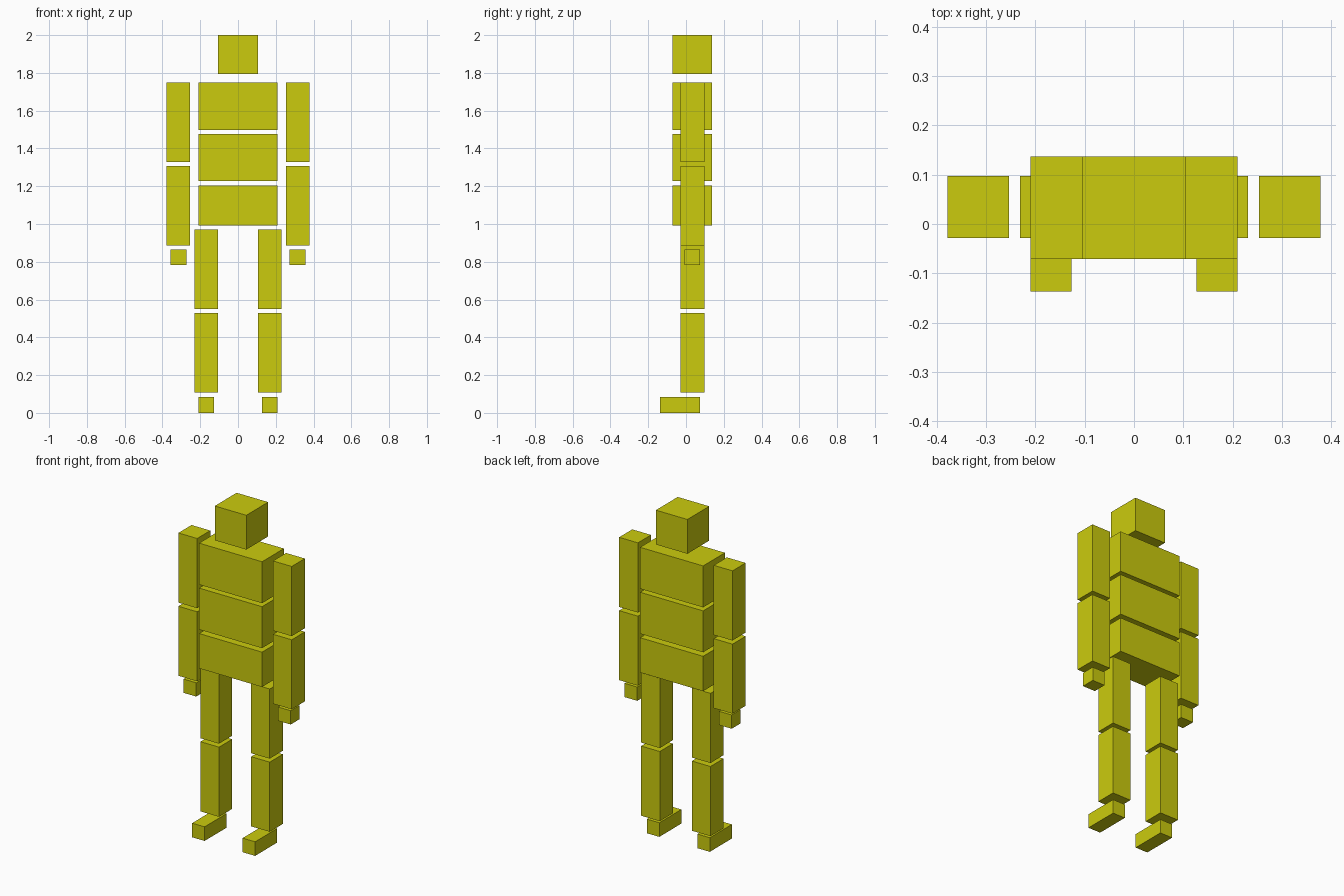
import bpy
import bmesh
from mathutils import Matrix, Vector

default = bpy.data.objects.get("Cube")
if default:
    bpy.data.objects.remove(default, do_unlink=True)

# Single yellow material
yellow = bpy.data.materials.new("yellow")
yellow.use_nodes = True
colour = (0.6, 0.6, 0.004, 1.0)
yellow.diffuse_color = colour
bsdf = next(n for n in yellow.node_tree.nodes if n.type == 'BSDF_PRINCIPLED')
bsdf.inputs["Base Color"].default_value = colour


def box(name, xs, ys, zs):
    """Axis-aligned block spanning the given ranges, origin at its centre."""
    spans = (xs, ys, zs)
    size = Vector([b - a for a, b in spans])
    bm = bmesh.new()
    bmesh.ops.create_cube(bm, size=1.0, matrix=Matrix.Diagonal((*size, 1.0)))
    mesh = bpy.data.meshes.new(name)
    bm.to_mesh(mesh)
    bm.free()
    mesh.materials.append(yellow)
    obj = bpy.data.objects.new(name, mesh)
    obj.location = [(a + b) / 2 for a, b in spans]
    bpy.context.collection.objects.link(obj)


BODY_Y = (-0.071, 0.137)
LIMB_Y = (-0.028, 0.097)

# Head and three torso blocks
box("head", (-0.105, 0.105), BODY_Y, (1.793, 2.0))
for name, zs in (("chest", (1.498, 1.748)),
                 ("abdomen", (1.227, 1.477)),
                 ("pelvis", (0.993, 1.203))):
    box(name, (-0.21, 0.21), BODY_Y, zs)

# Limbs, built for the left (+x) and mirrored to the right
limbs = (
    ("upper_arm", (0.253, 0.378), LIMB_Y, (1.328, 1.748)),
    ("forearm", (0.253, 0.378), LIMB_Y, (0.887, 1.306)),
    ("hand", (0.273, 0.357), (-0.008, 0.075), (0.782, 0.865)),
    ("thigh", (0.107, 0.231), LIMB_Y, (0.550, 0.970)),
    ("shin", (0.107, 0.231), LIMB_Y, (0.109, 0.529)),
    ("foot", (0.127, 0.21), (-0.137, 0.073), (0.0, 0.085)),
)
for name, (x0, x1), ys, zs in limbs:
    box("left_" + name, (x0, x1), ys, zs)
    box("right_" + name, (-x1, -x0), ys, zs)
